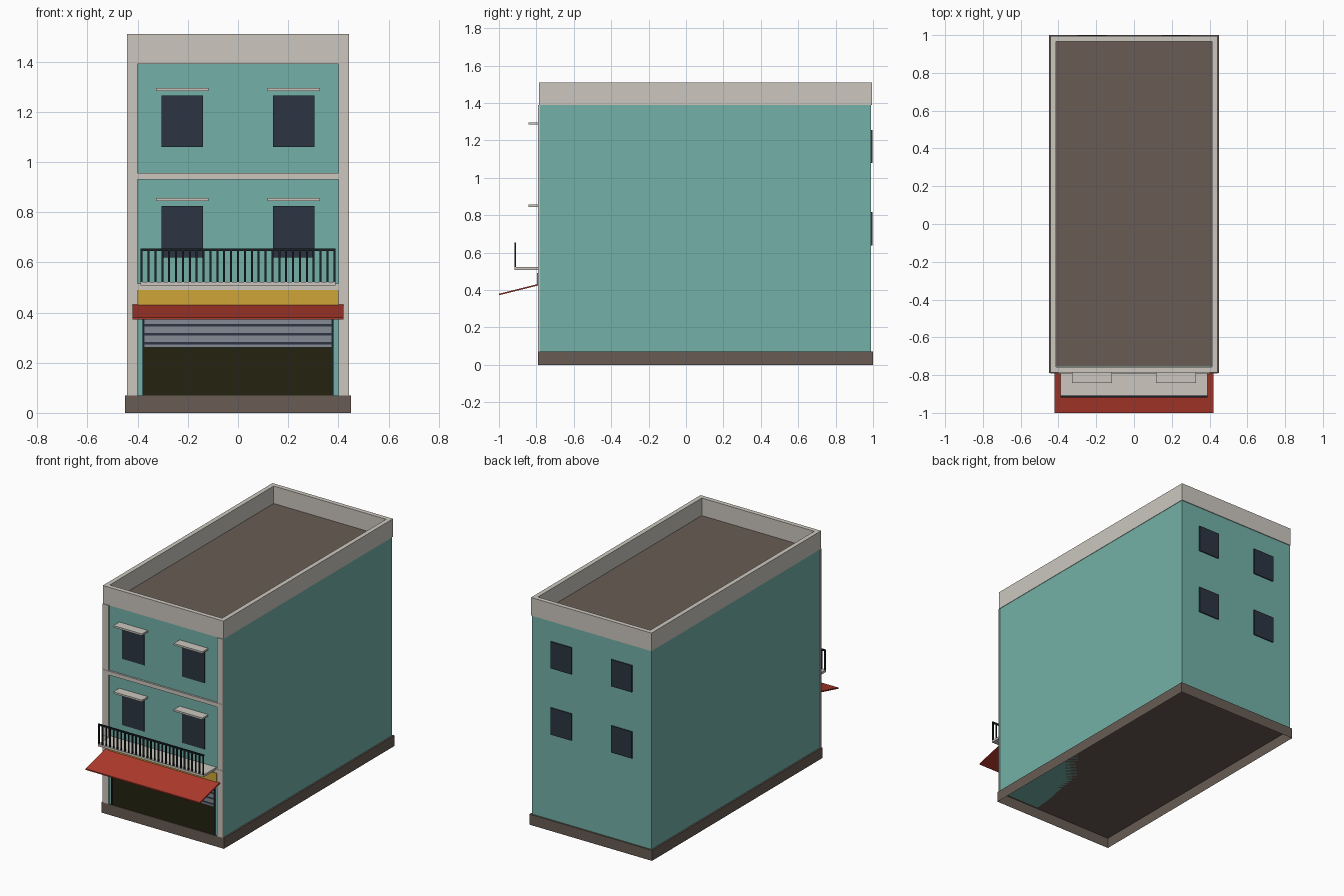
import bpy
import bmesh

cube = bpy.data.objects.get("Cube")
if cube:
    bpy.data.objects.remove(cube, do_unlink=True)


def material(name, *srgb):
    lin = [((c / 255 + 0.055) / 1.055) ** 2.4 for c in srgb] + [1]
    m = bpy.data.materials.new(name)
    m.use_nodes = True
    m.diffuse_color = lin
    m.node_tree.nodes["Principled BSDF"].inputs["Base Color"].default_value = lin
    return m


teal = material("teal_plaster", 115, 177, 168)
stone = material("pale_stone", 204, 199, 191)
brown = material("brown_concrete", 104, 92, 84)
red = material("red_canvas", 178, 58, 45)
yellow = material("yellow_sign", 205, 165, 55)
navy = material("dark_glass", 44, 53, 66)
shop_dark = material("shop_interior", 36, 34, 16)
steel = material("shutter_steel", 133, 138, 147)
iron = material("black_iron", 25, 33, 37)


def finish(name, bm, mat):
    bmesh.ops.recalc_face_normals(bm, faces=bm.faces)
    mesh = bpy.data.meshes.new(name)
    bm.to_mesh(mesh)
    bm.free()
    mesh.materials.append(mat)
    ob = bpy.data.objects.new(name, mesh)
    bpy.context.collection.objects.link(ob)
    return ob


def add_box(bm, x, y, z):
    verts = bmesh.ops.create_cube(bm, size=1)["verts"]
    for v in verts:
        for i, (lo, hi) in enumerate((x, y, z)):
            v.co[i] = hi if v.co[i] > 0 else lo
    return verts


def box(name, x, y, z, mat):
    bm = bmesh.new()
    add_box(bm, x, y, z)
    return finish(name, bm, mat)


def wide(half):
    return (-half, half)


WALL = -0.78   # front wall plane
BACK = 0.99    # back wall plane
ROOF = 1.39

# Plinth: a shell open at the bottom
bm = bmesh.new()
add_box(bm, wide(0.45), (-0.79, 1.0), (0, 0.07))
bm.normal_update()
bmesh.ops.delete(bm, geom=[f for f in bm.faces if f.normal.z < -0.5], context="FACES")
finish("plinth", bm, brown)

# Main block, roof deck and parapet ring
box("walls", wide(0.44), (WALL, BACK), (0.07, ROOF), teal)
box("roof_deck", wide(0.415), (-0.755, 0.968), (ROOF - 0.01, ROOF + 0.004), brown)

bm = bmesh.new()
add_box(bm, wide(0.443), (-0.786, 0.995), (ROOF, 1.51))
bm.normal_update()
caps = [f for f in bm.faces if abs(f.normal.z) > 0.5]
bmesh.ops.inset_individual(bm, faces=caps, thickness=0.03, use_even_offset=True)
bmesh.ops.bridge_loops(bm, edges=[e for f in caps for e in f.edges])
bmesh.ops.delete(bm, geom=caps, context="FACES_ONLY")
finish("parapet", bm, stone)

# Facade trim
for side, s in (("left", 1), ("right", -1)):
    box(side + "_pilaster", sorted((s * 0.40, s * 0.442)), (-0.79, WALL), (0.07, ROOF), stone)
for name, z in (("lower_band", 0.49), ("upper_band", 0.93)):
    box(name, wide(0.441), (-0.792, WALL), (z, z + 0.026), stone)

# Windows with lintels on the front, plain windows on the back
for side, s in (("left", 1), ("right", -1)):
    for floor, z in (("lower", 0.62), ("upper", 1.06)):
        c = s * 0.222
        tag = side + "_" + floor
        box(tag + "_window", (c - 0.082, c + 0.082), (WALL - 0.006, WALL), (z, z + 0.205), navy)
        box(tag + "_lintel", (c - 0.105, c + 0.105), (-0.842, WALL), (z + 0.224, z + 0.236), stone)
        box(tag + "_back_window", (c - 0.077, c + 0.077), (BACK, BACK + 0.007),
            (z + 0.018, z + 0.196), navy)

# Shop opening and half-raised shutter
box("shop_opening", wide(0.376), (WALL - 0.005, WALL), (0.07, 0.43), shop_dark)
for side, s in (("left", 1), ("right", -1)):
    box(side + "_shop_jamb", sorted((s * 0.374, s * 0.381)), (WALL - 0.007, WALL), (0.07, 0.43), iron)
box("shutter_backing", wide(0.374), (WALL - 0.007, WALL), (0.262, 0.43), navy)
bm = bmesh.new()
for i in range(5):
    z = 0.246 + i * 0.036
    add_box(bm, wide(0.372), (WALL - 0.011, WALL), (max(z, 0.261), z + 0.026))
finish("shutter_slats", bm, steel)

# Sign and sloping awning
box("sign_board", wide(0.40), (-0.796, WALL), (0.43, 0.49), yellow)
bm = bmesh.new()
for v in add_box(bm, wide(0.42), (-1.0, WALL), (0, 0.008)):
    v.co.z += 0.372 if v.co.y < -0.9 else 0.427
finish("awning", bm, red)

# Balcony
box("balcony_slab", wide(0.388), (-0.918, WALL), (0.507, 0.522), stone)
box("balcony_handrail", wide(0.388), (-0.918, -0.908), (0.645, 0.655), iron)
bm = bmesh.new()
count = 29
for i in range(count):
    x = -0.384 + 0.768 * i / (count - 1)
    add_box(bm, (x - 0.004, x + 0.004), (-0.917, -0.909), (0.52, 0.648))
finish("balcony_balusters", bm, iron)
